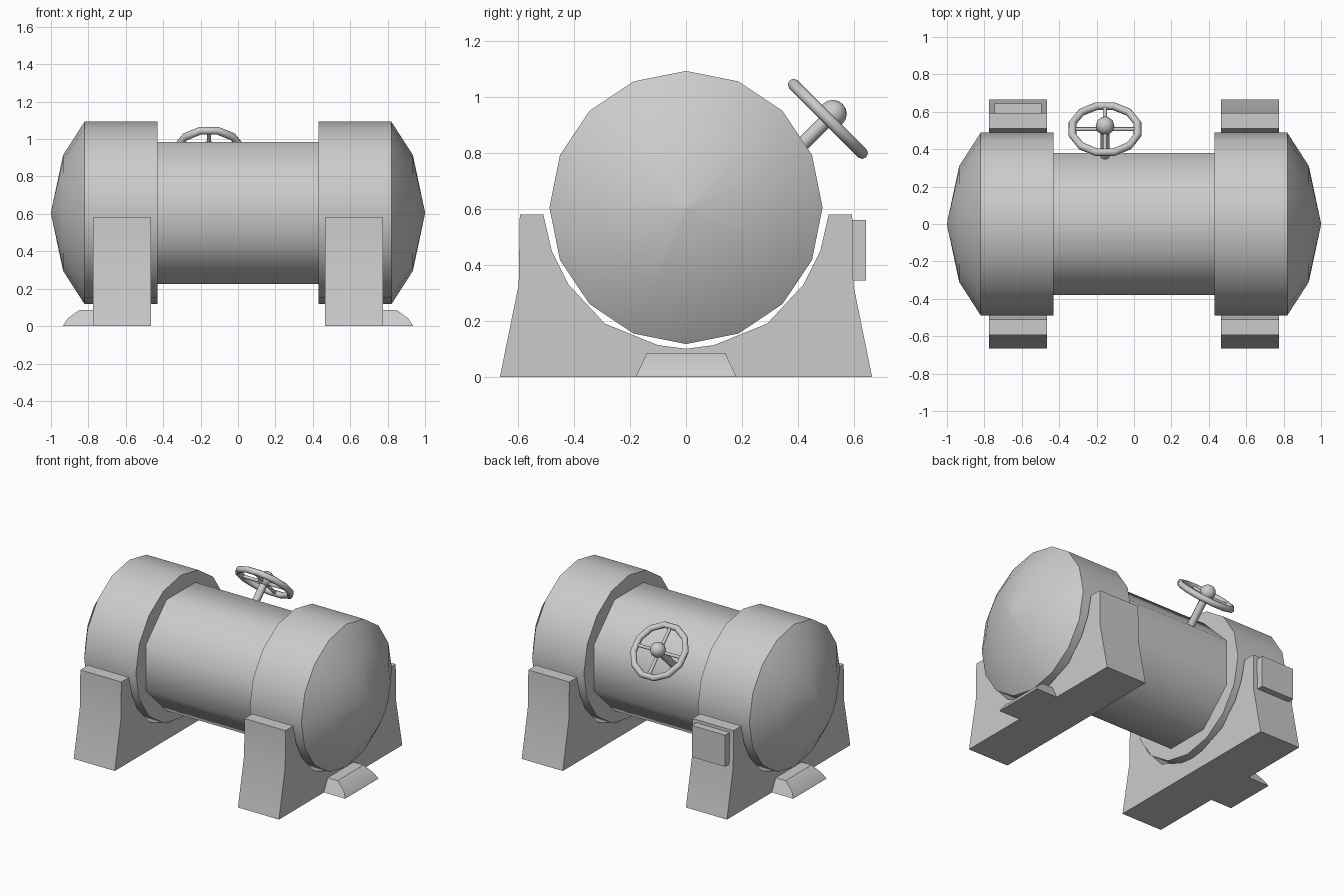
import bpy, bmesh
from math import sin, cos, pi, radians
from mathutils import Vector, Matrix

if "Cube" in bpy.data.objects:
    bpy.data.objects.remove(bpy.data.objects["Cube"])


def finish(name, bm, angle=35, mirror=False):
    bmesh.ops.recalc_face_normals(bm, faces=bm.faces)
    me = bpy.data.meshes.new(name)
    bm.to_mesh(me)
    bm.free()
    ob = bpy.data.objects.new(name, me)
    bpy.context.collection.objects.link(ob)
    bpy.ops.object.select_all(action='DESELECT')
    ob.select_set(True)
    bpy.context.view_layer.objects.active = ob
    if angle:
        bpy.ops.object.shade_smooth_by_angle(angle=radians(angle))
    if mirror:
        ob.modifiers.new("Mirror", 'MIRROR')
    return ob


def loft(bm, rings, caps=True):
    rows = [[bm.verts.new(p) for p in r] for r in rings]
    n = len(rows[0])
    for a, b in zip(rows, rows[1:]):
        for i in range(n):
            j = (i + 1) % n
            bm.faces.new((a[i], a[j], b[j], b[i]))
    if caps:
        bm.faces.new(rows[0])
        bm.faces.new(rows[-1])


AXIS_Z = 0.605


def lathe_x(name, profile, sides, phase, angle, mirror):
    """Revolve (x, radius) points about the tank axis."""
    bm = bmesh.new()
    rings = [[(x, r * sin(phase + 2 * pi * i / sides), AXIS_Z + r * cos(phase + 2 * pi * i / sides))
              for i in range(sides)] for x, r in profile]
    loft(bm, rings)
    bmesh.ops.remove_doubles(bm, verts=bm.verts, dist=0.002)
    return finish(name, bm, angle, mirror)


# Tank: narrow octagonal middle and two wide domed ends
lathe_x("tank_middle", [(-0.45, 0.41), (0.45, 0.41)], 8, pi / 8, 50, False)
lathe_x("tank_end", [(0.43, 0.488), (0.82, 0.488), (0.935, 0.31), (1.0, 0.004)], 16, 0, 35, True)

# Saddle supports
half = [(0.1, 0.113), (0.29, 0.19), (0.42, 0.33), (0.48, 0.45), (0.51, 0.58),
        (0.594, 0.58), (0.598, 0.33), (0.665, 0.0)]
outline = [(0, 0.1)] + half + [(-y, z) for y, z in reversed(half)]
bm = bmesh.new()
loft(bm, [[(x, y, z) for y, z in outline] for x in (0.465, 0.775)])
finish("saddle_support", bm, 20, True)

# Rounded toe plates at the outer side of each support
bm = bmesh.new()
toe = [(0.76, 0.085), (0.85, 0.085), (0.91, 0.042), (0.935, 0.004)]
loft(bm, [[(x, -0.18, 0), (x, 0.18, 0), (x, 0.18 - 0.47 * z, z), (x, -0.18 + 0.47 * z, z)]
          for x, z in toe])
finish("toe_plate", bm, 25, True)

# Control box on the back of the left support
bm = bmesh.new()
bmesh.ops.create_cube(bm, size=1, matrix=Matrix.Translation((-0.62, 0.613, 0.452))
                      @ Matrix.Diagonal((0.25, 0.06, 0.215, 1)))
finish("control_box", bm, 0)

# Valve wheel, tilted 45 degrees towards the back
tilt = Matrix.Translation((-0.155, 0.507, 0.922)) @ Matrix.Rotation(radians(-45), 4, 'X')
bm = bmesh.new()
R, r, N, M = 0.18, 0.021, 12, 8
rings = []
for i in range(N + 1):
    a = 2 * pi * (i + 0.5) / N
    rings.append([((R + r * cos(2 * pi * k / M)) * cos(a), (R + r * cos(2 * pi * k / M)) * sin(a),
                   r * sin(2 * pi * k / M)) for k in range(M)])
loft(bm, rings, caps=False)
bmesh.ops.remove_doubles(bm, verts=bm.verts, dist=0.0005)
finish("wheel_rim", bm, 60).matrix_world = tilt


def rod(bm, a, b, r1, r2, sides=8):
    a, b = Vector(a), Vector(b)
    rot = (b - a).to_track_quat('Z', 'Y').to_matrix().to_4x4()
    bmesh.ops.create_cone(bm, cap_ends=True, segments=sides, radius1=r1, radius2=r2,
                          depth=(b - a).length, matrix=Matrix.Translation((a + b) / 2) @ rot)


# Spokes, hub and stem
bm = bmesh.new()
rod(bm, (-R, 0, 0), (R, 0, 0), 0.011, 0.011)
rod(bm, (0, -R, 0), (0, R, 0), 0.011, 0.011)
finish("wheel_spokes", bm, 50).matrix_world = tilt

bm = bmesh.new()
bmesh.ops.create_uvsphere(bm, u_segments=12, v_segments=8, radius=0.05,
                          matrix=Matrix.Translation((0, 0, 0.025)))
finish("wheel_hub", bm, 50).matrix_world = tilt

bm = bmesh.new()
rod(bm, (0, 0, -0.27), (0, 0, 0), 0.025, 0.025)
finish("wheel_stem", bm, 50).matrix_world = tilt
